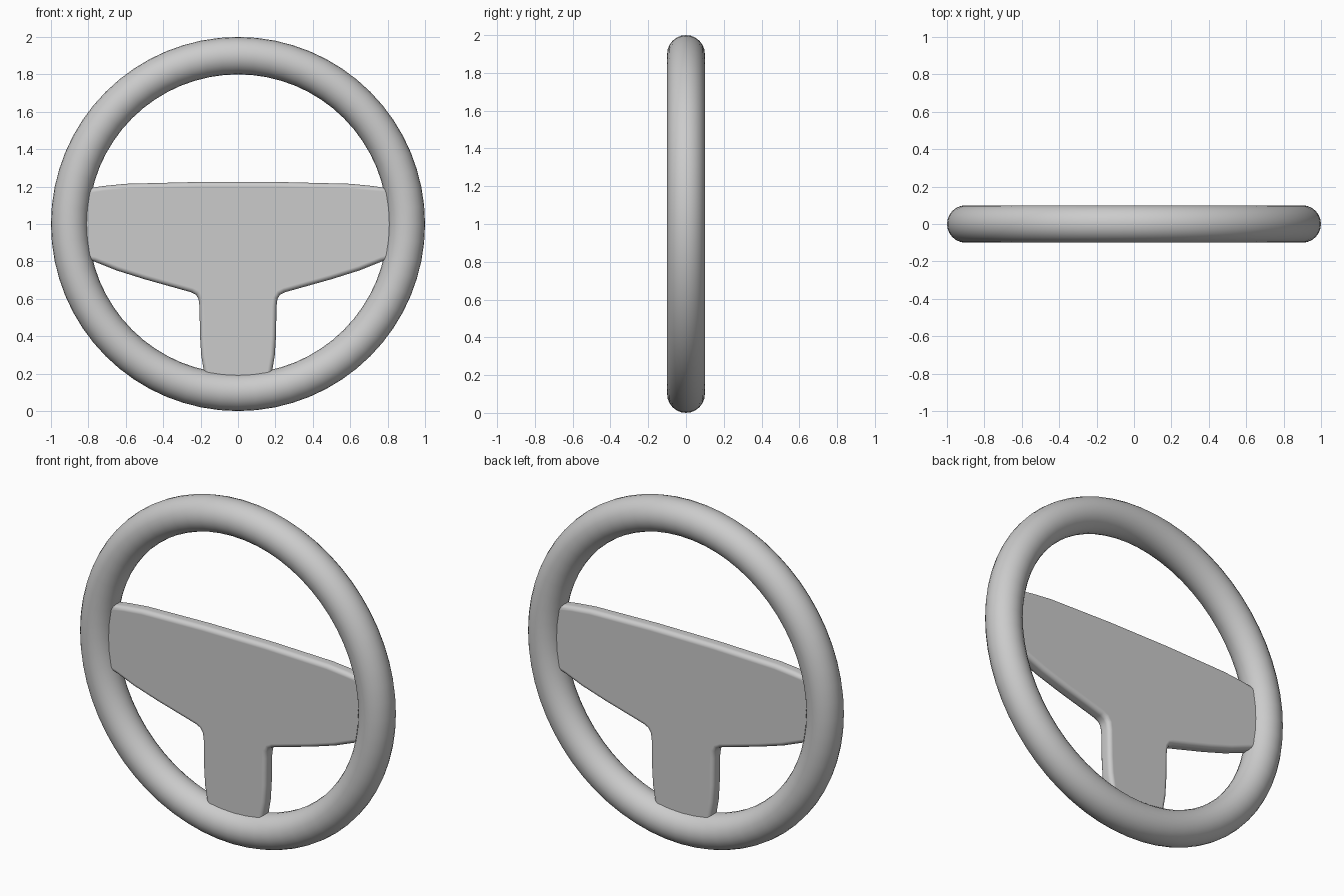
import bpy
import bmesh
import math

cube = bpy.data.objects.get("Cube")
if cube:
    bpy.data.objects.remove(cube, do_unlink=True)

GREY = (0.6, 0.6, 0.6, 1)
mat = bpy.data.materials.new("plain grey")
mat.use_nodes = True
mat.diffuse_color = GREY
mat.node_tree.nodes["Principled BSDF"].inputs["Base Color"].default_value = GREY

# Rim: round ring standing upright
bpy.ops.mesh.primitive_torus_add(
    major_radius=0.9, minor_radius=0.1, major_segments=64, minor_segments=24,
    location=(0, 0, 1), rotation=(math.pi / 2, 0, 0))
rim = bpy.context.object
rim.name = "rim"
rim.data.materials.append(mat)
bpy.ops.object.shade_smooth()

# Spoke plate: T-shaped outline, left half, mirrored to the right
HALF_DEPTH = 0.04
half = [(0.2, 1.225), (0.4, 1.22), (0.6, 1.215), (0.72, 1.203), (0.87, 1.18),
        (0.87, 0.83), (0.77, 0.8), (0.65, 0.752), (0.5, 0.705), (0.35, 0.663),
        (0.25, 0.635), (0.225, 0.622), (0.211, 0.6), (0.206, 0.56),
        (0.203, 0.4), (0.197, 0.3), (0.18, 0.2), (0.16, 0.12)]
outline = half + [(-x, z) for x, z in reversed(half)]

bm = bmesh.new()
face = bm.faces.new([bm.verts.new((x, -HALF_DEPTH, z)) for x, z in outline])
side = bmesh.ops.extrude_face_region(bm, geom=[face])
moved = [v for v in side["geom"] if isinstance(v, bmesh.types.BMVert)]
bmesh.ops.translate(bm, verts=moved, vec=(0, 2 * HALF_DEPTH, 0))
bmesh.ops.recalc_face_normals(bm, faces=bm.faces)

# Round the front and back borders
border = [e for e in bm.edges if abs(e.verts[0].co.y - e.verts[1].co.y) < 0.001]
bmesh.ops.bevel(bm, geom=border, offset=0.025, segments=4, profile=0.5,
                affect='EDGES', clamp_overlap=True)
mesh = bpy.data.meshes.new("spoke_plate")
bm.to_mesh(mesh)
bm.free()
plate = bpy.data.objects.new("spoke_plate", mesh)
bpy.context.collection.objects.link(plate)
mesh.materials.append(mat)

bpy.ops.object.select_all(action='DESELECT')
plate.select_set(True)
bpy.context.view_layer.objects.active = plate
bpy.ops.object.shade_smooth_by_angle(angle=math.radians(40))
normals = plate.modifiers.new("Even Shading", 'WEIGHTED_NORMAL')
normals.keep_sharp = True
